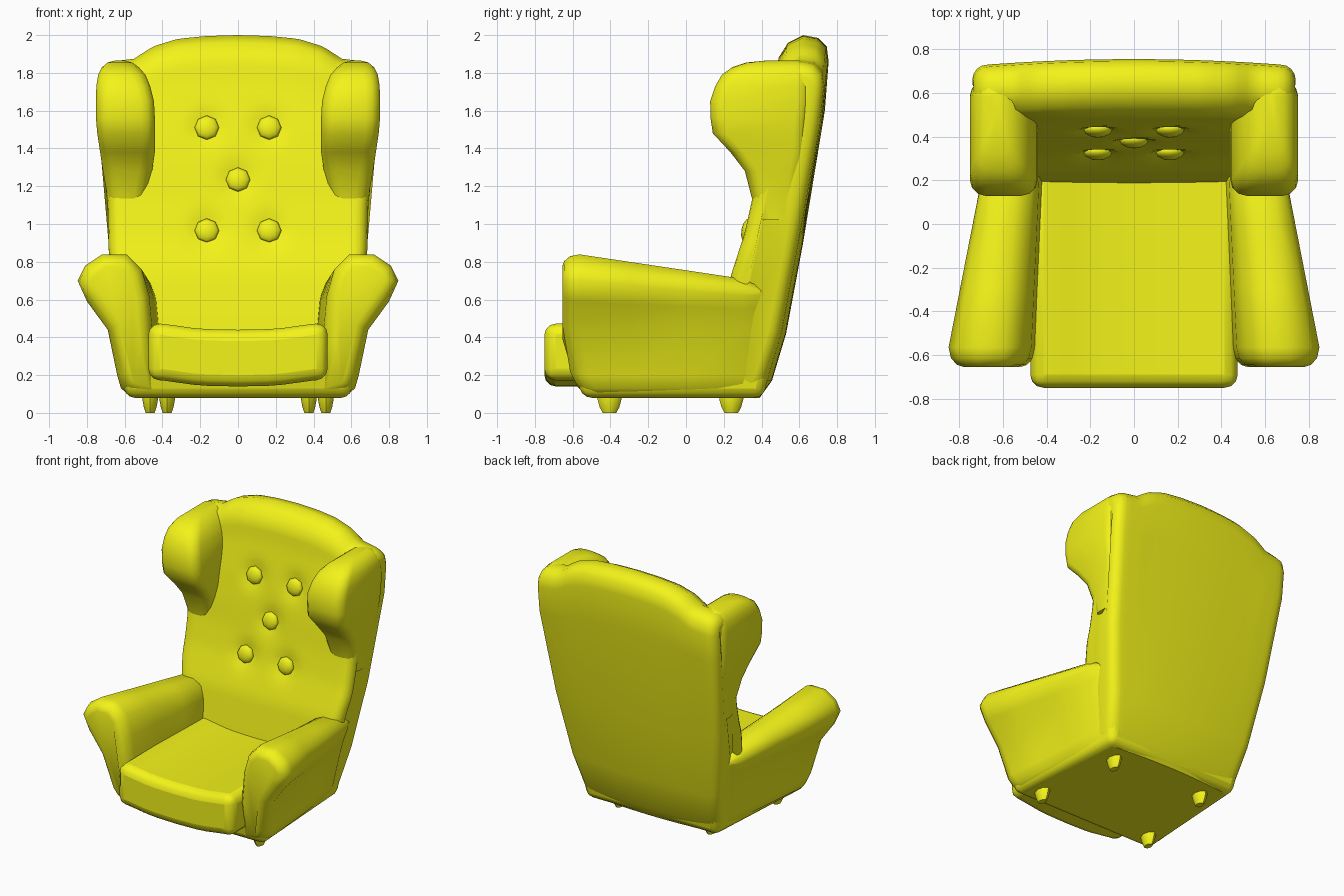
import bpy, bmesh, math
from mathutils import Vector

if "Cube" in bpy.data.objects:
    bpy.data.objects.remove(bpy.data.objects["Cube"])

mat = bpy.data.materials.new("yellow_fabric")
mat.diffuse_color = (0.9, 0.9, 0.01, 1)
mat.use_nodes = True
mat.node_tree.nodes["Principled BSDF"].inputs["Base Color"].default_value = mat.diffuse_color


def finish(name, bm, bevel=0, angle=50):
    bmesh.ops.recalc_face_normals(bm, faces=bm.faces)
    me = bpy.data.meshes.new(name)
    bm.to_mesh(me)
    bm.free()
    ob = bpy.data.objects.new(name, me)
    bpy.context.collection.objects.link(ob)
    me.materials.append(mat)
    if bevel:
        m = ob.modifiers.new("Bevel", 'BEVEL')
        m.width, m.segments, m.limit_method = bevel, 3, 'ANGLE'
        m.angle_limit = math.radians(40)
    bpy.ops.object.select_all(action='DESELECT')
    ob.select_set(True)
    bpy.context.view_layer.objects.active = ob
    bpy.ops.object.shade_smooth_by_angle(angle=math.radians(angle))
    return ob


def loft(name, rings, bevel=0, angle=50):
    bm = bmesh.new()
    vs = [[bm.verts.new(p) for p in r] for r in rings]
    n = len(vs[0])
    for a, b in zip(vs, vs[1:]):
        for i in range(n):
            bm.faces.new((a[i], a[(i + 1) % n], b[(i + 1) % n], b[i]))
    bm.faces.new(vs[0])
    bm.faces.new(vs[-1])
    return finish(name, bm, bevel, angle)


def interp(t, table):
    for (a, va), (b, vb) in zip(table, table[1:]):
        if t <= b:
            return va + (vb - va) * max(0, (t - a) / (b - a))
    return table[-1][1]


def inset(pts, d):
    # shrink a closed 2D outline along its averaged normals
    area = sum(a[0] * b[1] - b[0] * a[1] for a, b in zip(pts, pts[1:] + pts[:1]))
    s = 1 if area > 0 else -1
    out = []
    for i, p in enumerate(pts):
        q, r = Vector(pts[i - 1]), Vector(pts[(i + 1) % len(pts)])
        p = Vector(p)
        t = ((p - q).normalized() + (r - p).normalized()).normalized()
        out.append(p + Vector((-t.y, t.x)) * d * s)
    return out


def rounded(x0, x1, y0, y1, r, z, n=4):
    pts = []
    for k, (cx, cy) in enumerate([(x1 - r, y1 - r), (x0 + r, y1 - r), (x0 + r, y0 + r), (x1 - r, y0 + r)]):
        for j in range(n):
            a = math.pi / 2 * (k + j / (n - 1))
            pts.append((cx + r * math.cos(a), cy + r * math.sin(a), z))
    return pts


# Backrest: leaning side profile swept across, with arched crest and button dimples
buttons = [(-.165, 1.51), (.165, 1.51), (0, 1.235), (-.165, .965), (.165, .965)]
front = [(.14, .08), (.19, .45), (.235, .72), (.31, .95), (.35, 1.13), (.375, 1.28),
         (.415, 1.5), (.47, 1.75), (.49, 1.88)]
back = [(.54, 1.96), (.62, 2.0), (.70, 1.985), (.745, 1.94), (.755, 1.86), (.735, 1.6),
        (.62, .9), (.53, .42), (.455, .17), (.39, .08)]
front_y = [(z, y) for y, z in front]
rows = [.08 + 1.8 * i / 40 for i in range(41)]
profile = [(interp(z, front_y), z) for z in rows] + back
half_width = [(.08, .53), (.17, .56), (.42, .61), (.85, .685), (1.1, .69), (1.6, .74), (1.8, .745), (2, .73)]
crest_drop = [(0, 0), (.17, .005), (.32, .02), (.45, .06), (.55, .125), (.75, .15)]
R = .07


def back_ring(u, theta):
    pts = []
    for i, (y, z) in enumerate(inset(profile, R * (1 - math.cos(theta)))):
        x = u * (interp(z, half_width) - R + R * math.sin(theta))
        if i < len(rows):
            y += sum(.03 * math.exp(-((x - bx) ** 2 + (z - bz) ** 2) / .006) for bx, bz in buttons)
        else:
            y -= .025 * u * u
        z -= interp(abs(x), crest_drop) * min(1, max(0, (z - 1.3) / .6))
        pts.append((x, y, z))
    return pts


ends = [math.pi / 2 * k / 4 for k in (4, 3, 2, 1)]
loft("backrest", [back_ring(-1, t) for t in ends]
     + [back_ring(-1 + 2 * i / 36, 0) for i in range(37)]
     + [back_ring(1, t) for t in reversed(ends)])

# Buttons
for i, (x, z) in enumerate(buttons):
    bm = bmesh.new()
    bmesh.ops.create_uvsphere(bm, u_segments=8, v_segments=6, radius=.065)
    ob = finish(f"button_{i + 1}", bm)
    ob.scale = (1, 1, .5)
    ob.rotation_euler.x = math.radians(80)
    ob.location = (x, interp(z, front_y) + .012, z)

# Wing sections: z, inner x, outer x, front y, rear y, corner radius
wing = [(1.02, .52, .68, .39, .58, .06), (1.15, .48, .692, .345, .60, .07),
        (1.28, .455, .715, .312, .62, .07), (1.38, .44, .73, .235, .64, .07),
        (1.48, .44, .745, .142, .64, .07), (1.56, .44, .752, .13, .65, .075),
        (1.65, .445, .752, .128, .66, .075), (1.73, .465, .75, .155, .66, .075),
        (1.79, .49, .74, .19, .66, .075), (1.83, .525, .72, .245, .65, .07),
        (1.855, .56, .69, .32, .63, .05), (1.865, .60, .65, .42, .60, .02)]
# Arm outlines in x, z at the front and rear ends
arm_front = [(.42, .09), (.57, .09), (.62, .13), (.64, .2), (.69, .44), (.80, .59), (.85, .7),
             (.81, .78), (.72, .84), (.59, .84), (.51, .76), (.47, .62), (.45, .4)]
arm_rear = [(.38, .09), (.51, .09), (.55, .13), (.57, .2), (.625, .44), (.655, .55), (.68, .62),
            (.675, .67), (.63, .71), (.53, .71), (.46, .68), (.43, .6), (.41, .4)]


def arm_ring(y, d, s):
    t = max(0, min(1, (y + .57) / .87))
    pts = [Vector(a).lerp(Vector(b), t) for a, b in zip(arm_front, arm_rear)]
    return [(s * p.x, y + (max(0, .3 - p.y) * .5 * (1 - t)), p.y) for p in inset(pts, d)]


for side, s in (("left", -1), ("right", 1)):
    loft(f"wing_{side}", [[(s * x, y, z) for x, y, z in rounded(a, b, c, d, r, z)]
                          for z, a, b, c, d, r in wing])
    loft(f"arm_{side}", [arm_ring(y, d, s) for y, d in
                         ((-.655, .07), (-.645, .04), (-.615, .012), (-.565, 0), (-.3, 0),
                          (0, 0), (.3, 0), (.40, .05))])
    # Feet: front pair set wider than the rear pair
    for end, x, y in (("front", .465, -.405), ("rear", .375, .24)):
        loft(f"foot_{end}_{side}", [
            [(s * x + .65 * r * math.cos(k * math.pi / 4), y + r * math.sin(k * math.pi / 4), z)
             for k in range(8)] for z, r in ((.12, .066), (.07, .063), (.03, .052), (0, .036))])

# Base, tapering to the rear
loft("base", [[(-wf, yf, z), (wf, yf, z), (wb, yb, z), (-wb, yb, z)] for z, wf, wb, yf, yb in
              ((.08, .60, .54, -.55, .41), (.32, .63, .57, -.61, .46))], bevel=.05)

# Seat cushion, dipping slightly in the middle
cushion = []
for i in range(13):
    x = -.475 + .95 * i / 12
    dz = interp(abs(x), [(0, 0), (.2, .004), (.4, .032), (.48, .035)])
    cushion.append([(x, y, z + dz) for y, z in ((-.75, .14), (.26, .14), (.26, .44), (-.75, .44))])
loft("seat_cushion", cushion, bevel=.06)
